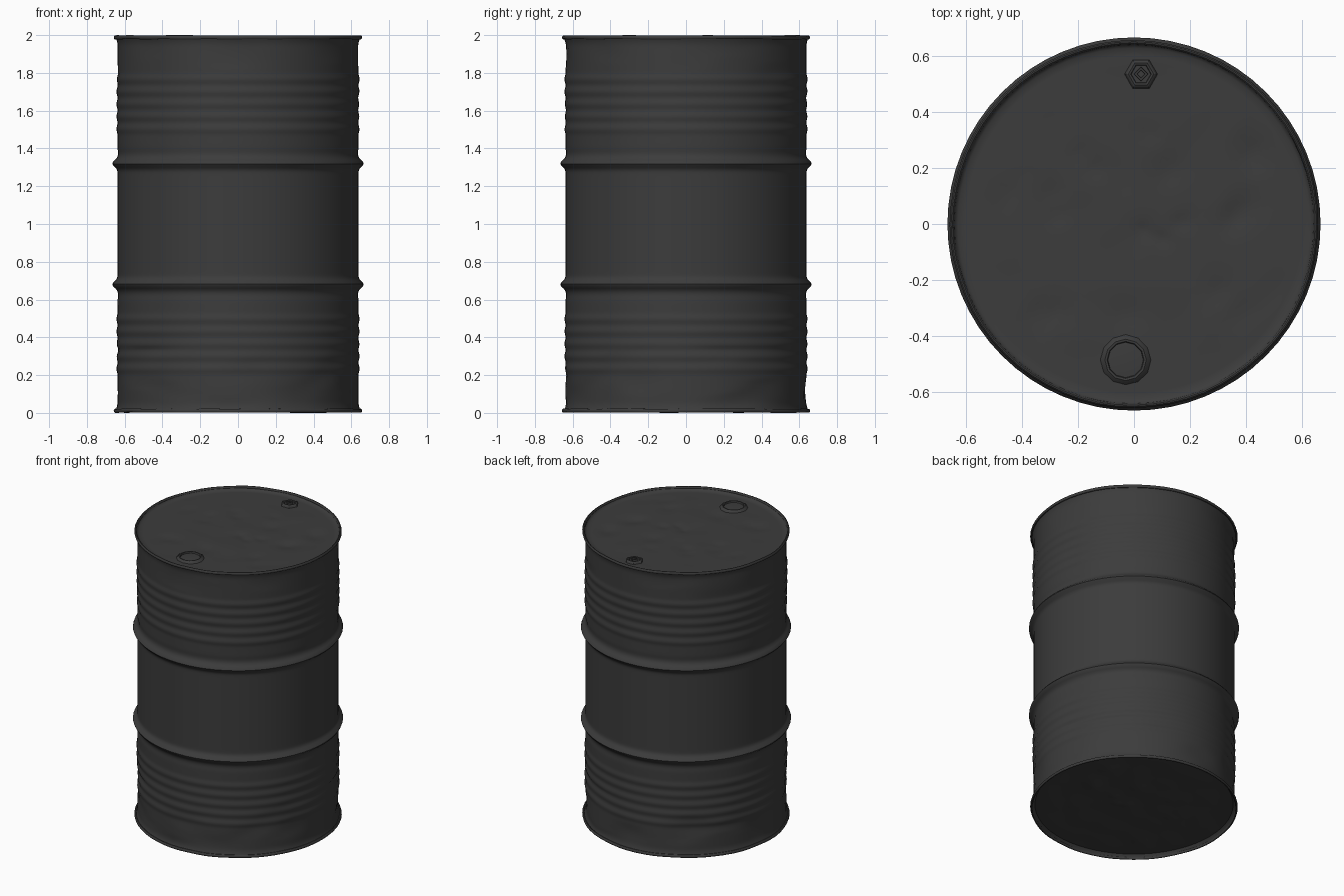
import bpy, bmesh, math, random
from mathutils import Vector, noise

if "Cube" in bpy.data.objects:
    bpy.data.objects.remove(bpy.data.objects["Cube"])

random.seed(4)
SEG = 64
steel = bpy.data.materials.new("dark_steel")
steel.diffuse_color = (0.045, 0.045, 0.045, 1)
steel.use_nodes = True
steel.node_tree.nodes["Principled BSDF"].inputs["Base Color"].default_value = steel.diffuse_color


def lathe(name, profile, segs=SEG, centre=(0, 0), closed=False, warp=None, angle=40):
    """Spin (radius, z) points round a vertical axis; radius 0 closes to a pole."""
    bm = bmesh.new()
    rings = []
    for r, z in profile:
        n = 1 if r == 0 else segs
        rings.append([bm.verts.new((centre[0] + r * math.cos(math.tau * i / segs),
                                    centre[1] + r * math.sin(math.tau * i / segs), z))
                      for i in range(n)])
    pairs = list(zip(rings, rings[1:])) + ([(rings[-1], rings[0])] if closed else [])
    for a, b in pairs:
        for i in range(segs):
            j = (i + 1) % segs
            loop = [a[i % len(a)], a[j % len(a)], b[j % len(b)], b[i % len(b)]]
            bm.faces.new(list(dict.fromkeys(loop)))
    if warp:
        for v in bm.verts:
            warp(v)
    bmesh.ops.recalc_face_normals(bm, faces=bm.faces)
    mesh = bpy.data.meshes.new(name)
    bm.to_mesh(mesh)
    bm.free()
    mesh.materials.append(steel)
    ob = bpy.data.objects.new(name, mesh)
    bpy.context.collection.objects.link(ob)
    bpy.ops.object.select_all(action='DESELECT')
    ob.select_set(True)
    bpy.context.view_layer.objects.active = ob
    bpy.ops.object.shade_smooth_by_angle(angle=math.radians(angle))
    return ob


# Surface wear: dents in the wall, ripples in the lids, wobble in the rims
def wall_dents(v):
    n = noise.noise(Vector((v.co.x * 4, v.co.y * 4, v.co.z * 7)))
    edge = min(1, max(0, abs(v.co.z - 1) - 0.3) * 2)
    low = 2 if v.co.z < 0.35 else 1
    s = 1 - 0.012 * low * edge * max(0, n - 0.05)
    v.co.x *= s
    v.co.y *= s


dents = [(random.uniform(-.5, .5), random.uniform(-.4, .4), random.uniform(.025, .06))
         for _ in range(22)]


def lid_dents(v):
    if v.co.xy.length < 0.6:
        v.co.z += 0.003 * noise.noise(Vector((v.co.x * 7, v.co.y * 7, 3)))
        for x, y, r in dents:
            d2 = (v.co.x - x) ** 2 + (v.co.y - y) ** 2
            v.co.z -= 0.007 * math.exp(-d2 / (r * r))


def rim_wobble(v):
    v.co.z += 0.004 * noise.noise(Vector((v.co.x * 5, v.co.y * 5, 1)))
    v.co.xy *= 1 + 0.006 * noise.noise(Vector((v.co.x * 4, v.co.y * 4, 8)))


# Drum wall: flared ends, two rolling hoops, fine corrugations between
def wall_radius(z):
    d = abs(z - 1)
    r = 0.638
    r += 0.028 * math.exp(-((d - 0.32) / 0.022) ** 2)
    r -= 0.003 * math.exp(-((d - 0.375) / 0.02) ** 2)
    if 0.47 < d < 0.80:
        r += 0.0055 * (0.5 - 0.5 * math.cos(math.tau * (d - 0.47) / 0.066))
    r += 0.012 * max(0, (d - 0.94) / 0.05) ** 2
    return r


levels = [0.012 + 1.976 * i / 180 for i in range(181)]
lathe("drum_wall", [(wall_radius(z), z) for z in levels], warp=wall_dents)

# Rolled rims at both ends
for name, z in (("bottom_rim", 0.012), ("top_rim", 1.988)):
    ring = [(0.649 + 0.008 * math.cos(a), z + 0.0105 * math.sin(a))
            for a in (math.tau * k / 10 for k in range(10))]
    lathe(name, ring, closed=True, warp=rim_wobble)

# Recessed lids
for name, lid_z, rim_z in (("top_lid", 1.975, 1.988), ("bottom_lid", 0.03, 0.012)):
    discs = [(0.628 * k / 24, lid_z) for k in range(25)]
    lathe(name, discs + [(0.637, (lid_z + rim_z) / 2), (0.642, rim_z)], warp=lid_dents)

# Large bung: raised hexagonal collar with a sunken plug
LARGE = (-0.03, -0.485)
lathe("large_bung_collar", [(0.092, 1.972), (0.082, 1.983), (0.074, 1.989),
                            (0.066, 1.988), (0.062, 1.975)], 12, LARGE)
lathe("large_bung_plug", [(0.064, 1.979), (0.045, 1.981), (0, 1.981)], 12, LARGE)

# Small bung: hexagonal collar, plug and square key boss
SMALL = (0.025, 0.535)
lathe("small_bung_collar", [(0.060, 1.972), (0.053, 1.984), (0.045, 1.989),
                            (0.037, 1.987), (0.034, 1.978)], 6, SMALL, angle=20)
lathe("small_bung_plug", [(0.037, 1.980), (0, 1.980)], 12, SMALL)
lathe("small_bung_key", [(0.026, 1.978), (0.024, 1.991), (0.015, 1.991),
                         (0.013, 1.981), (0, 1.981)], 4, SMALL, angle=20)
